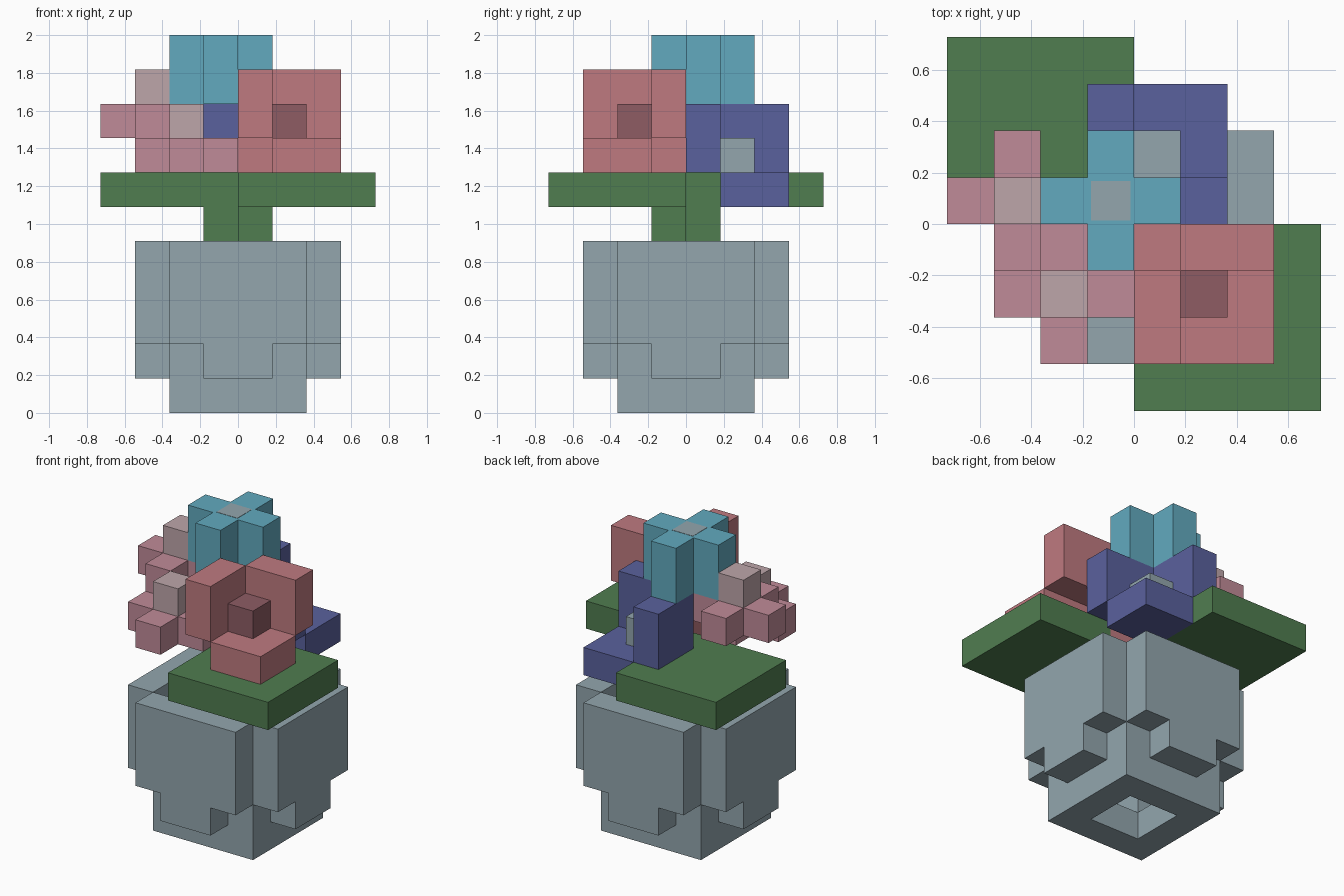
import bpy
import bmesh
from mathutils import Matrix, Vector
from math import pi

U = 2 / 11  # size of one block

cube = bpy.data.objects.get("Cube")
if cube:
    bpy.data.objects.remove(cube, do_unlink=True)


def make_material(name, hex_color):
    def linear(c):
        return c / 12.92 if c <= 0.04045 else ((c + 0.055) / 1.055) ** 2.4
    rgb = [linear(b / 255) for b in bytes.fromhex(hex_color)]
    mat = bpy.data.materials.new(name)
    mat.use_nodes = True
    mat.diffuse_color = (*rgb, 1)
    bsdf = mat.node_tree.nodes["Principled BSDF"]
    bsdf.inputs["Base Color"].default_value = (*rgb, 1)
    bsdf.inputs["Roughness"].default_value = 0.9
    return mat


stone = make_material("grey_blue", "93A6AE")
green = make_material("leaf_green", "507D50")
red = make_material("rose_red", "BF7A80")
dark_red = make_material("dark_rose", "8E5C64")
pink = make_material("pink", "C08B98")
pale = make_material("pale_pink", "BEA6AA")
cyan = make_material("sky_blue", "62AABF")
blue = make_material("violet_blue", "5A619D")


def blocks(name, mat, boxes, turns=1):
    """Boxes as (low corner, size) in block units, repeated by quarter turns."""
    bm = bmesh.new()
    for low, size in boxes:
        for k in range(turns):
            centre = Vector(low) + Vector(size) / 2
            m = (Matrix.Rotation(k * pi / 2, 4, "Z")
                 @ Matrix.Translation(centre * U)
                 @ Matrix.Diagonal((*(Vector(size) * U), 1)))
            bmesh.ops.create_cube(bm, size=1, matrix=m)
    mesh = bpy.data.meshes.new(name)
    bm.to_mesh(mesh)
    bm.free()
    mesh.materials.append(mat)
    obj = bpy.data.objects.new(name, mesh)
    bpy.context.collection.objects.link(obj)
    return obj


# Pot: open ring foot, corner blocks, four wall slabs with a lower lip
blocks("pot_foot", stone, [((-2, -2, 0), (3, 1, 1))], 4)
blocks("pot_corners", stone, [((1, 1, 1), (1, 1, 1))], 4)
blocks("pot_walls", stone, [((-2, -3, 2), (4, 1, 3)),
                            ((-1, -3, 1), (2, 1, 1))], 4)

# Stems and leaves
blocks("stems", green, [((-1, 0, 2), (1, 1, 5)), ((0, -1, 2), (1, 1, 4))])
blocks("back_leaf", green, [((-4, 0, 6), (3, 1, 1)), ((-4, 1, 6), (4, 3, 1))])
blocks("front_leaf", green, [((1, -1, 6), (3, 1, 1)), ((0, -4, 6), (4, 3, 1))])

# Red flower: three square petals around a corner
blocks("red_petals", red, [((1, -3, 7), (2, 2, 1)),
                           ((0, -3, 8), (1, 2, 2)),
                           ((1, -1, 8), (2, 1, 2)),
                           ((0, -1, 6), (1, 1, 2))])
blocks("red_flower_centre", dark_red, [((1, -2, 8), (1, 1, 1))])

# Blue flower: the same shape facing the back
blocks("blue_petals", blue, [((0, 1, 6), (2, 2, 1)),
                             ((-1, 1, 7), (1, 2, 2)),
                             ((0, 0, 7), (2, 1, 2))])
blocks("blue_flower_centre", stone, [((0, 1, 7), (1, 1, 1))])


# Cross-shaped flowers
def cross_flower(name, x, y, z, height, petal, core, core_box):
    sides = [(-1, 0), (1, 0), (0, -1), (0, 1)]
    blocks(name + "_petals", petal,
           [((x + dx, y + dy, z), (1, 1, height)) for dx, dy in sides])
    blocks(name + "_centre", core, core_box)


cross_flower("side_pink_flower", -3, 0, 8, 1, pink, pale, [((-3, 0, 8), (1, 1, 2))])
cross_flower("front_pink_flower", -2, -2, 7, 1, pink, pale, [((-2, -2, 7), (1, 1, 2))])
cross_flower("tall_flower", -1, 0, 9, 2, cyan, cyan, [((-1, 0, 9), (1, 1, 2))])

# Thin centre plate on the tall flower
blocks("tall_flower_spot", stone, [((-0.92, 0.08, 10.99), (0.84, 0.84, 0.02))])
